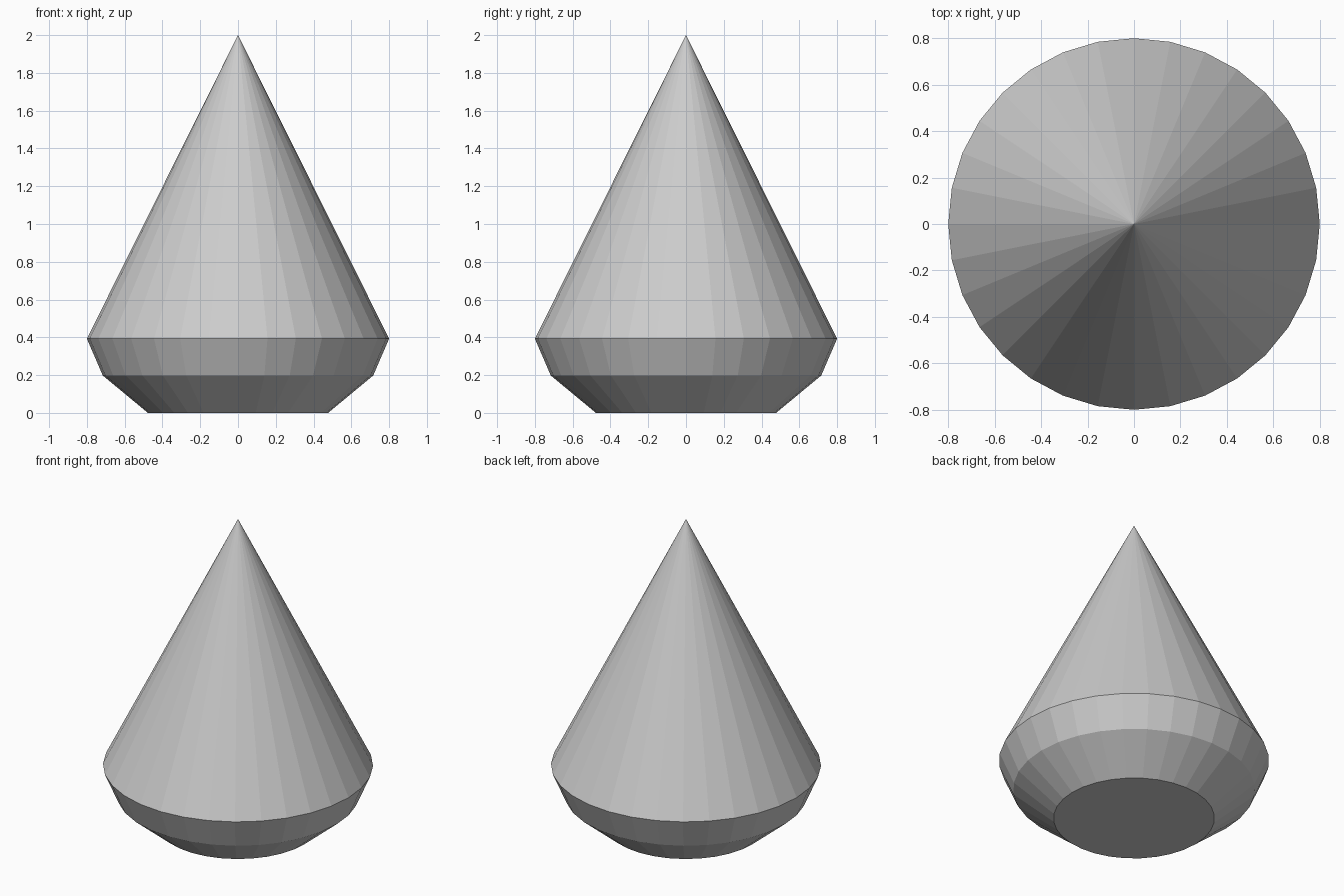
import bpy, bmesh
from math import sin, cos, tau

if "Cube" in bpy.data.objects:
    bpy.data.objects.remove(bpy.data.objects["Cube"])

SIDES = 32
PROFILE = [(0.477, 0.0), (0.716, 0.198), (0.80, 0.393)]  # radius, height
TIP_HEIGHT = 2.0

bm = bmesh.new()

# Rings of the rounded base
rings = [[bm.verts.new((r * cos(tau * i / SIDES), r * sin(tau * i / SIDES), z))
          for i in range(SIDES)] for r, z in PROFILE]
for low, high in zip(rings, rings[1:]):
    for i in range(SIDES):
        j = (i + 1) % SIDES
        bm.faces.new((low[i], low[j], high[j], high[i]))

# Flat underside
bm.faces.new(rings[0][::-1])

# Cone to the tip
tip = bm.verts.new((0, 0, TIP_HEIGHT))
for i in range(SIDES):
    bm.faces.new((rings[-1][i], rings[-1][(i + 1) % SIDES], tip))

mesh = bpy.data.meshes.new("cone_body")
bm.to_mesh(mesh)
bm.free()
bpy.context.collection.objects.link(bpy.data.objects.new("cone_body", mesh))
